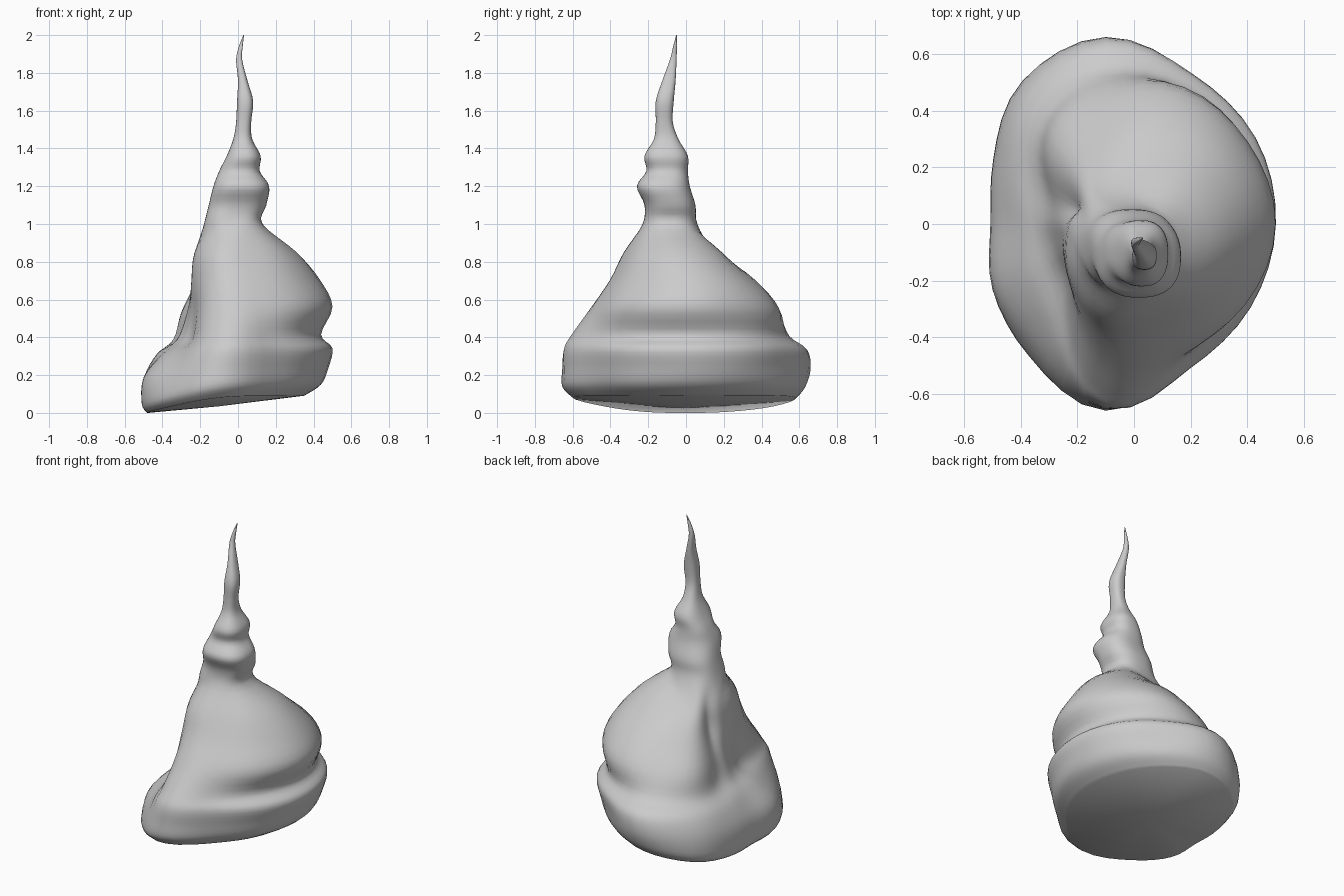
import bpy, bmesh
from math import sin, cos, tau, copysign

if "Cube" in bpy.data.objects:
    bpy.data.objects.remove(bpy.data.objects["Cube"])

# Body rings: (height, base tilt share), radii every 30 degrees about (-0.1, 0)
body = [
    ((0.00, 1.0), [.45, .47, .52, .58, .54, .43, .375, .43, .50, .60, .50, .46]),
    ((0.05, 1.0), [.54, .55, .58, .63, .58, .455, .405, .46, .54, .655, .56, .54]),
    ((0.19, 0.5), [.58, .59, .60, .66, .58, .45, .395, .445, .50, .655, .58, .57]),
    ((0.31, 0.3), [.60, .61, .61, .64, .53, .38, .31, .33, .40, .645, .59, .59]),
    ((0.385, 0.3), [.54, .55, .55, .54, .43, .26, .22, .22, .29, .60, .55, .53]),
    ((0.52, 0.4), [.60, .58, .55, .46, .37, .20, .17, .18, .25, .49, .52, .57]),
    ((0.69, 0.2), [.53, .50, .42, .31, .23, .12, .14, .17, .25, .39, .43, .49]),
    ((0.85, 0.0), [.41, .34, .20, .145, .13, .10, .12, .15, .22, .32, .35, .40]),
]
# Spire rings: height, x min, x max, y min, y max
spire = [
    (1.00, -.18, .13, -.23, .06), (1.10, -.155, .15, -.22, .05),
    (1.20, -.13, .165, -.26, .02), (1.28, -.10, .115, -.21, .01),
    (1.36, -.06, .12, -.22, .01), (1.45, -.025, .075, -.17, -.04),
    (1.54, -.01, .07, -.16, -.07), (1.65, -.005, .08, -.16, -.065),
    (1.76, 0, .05, -.125, -.055), (1.87, -.01, .022, -.085, -.05),
    (1.94, .005, .025, -.068, -.048), (2.00, .028, .032, -.052, -.048),
]


def spline(a, b, c, d, t):
    return b + .5 * t * (c - a + t * (2*a - 5*b + 4*c - d + t * (3*(b - c) + d - a)))


def smooth_ring(values, n):
    k = len(values)
    out = []
    for i in range(n):
        u = i * k / n
        j = int(u)
        out.append(spline(*[values[(j + o) % k] for o in (-1, 0, 1, 2)], u - j))
    return out


def tilt(x, y):
    return max(0, .11 * (x + .475) + .11 * y * y)


def squarish(v):
    return copysign(abs(v) ** .82, v)


N, STEPS = 48, 4
rings = []
for (z, w), radii in body:
    ring = []
    for i, r in enumerate(smooth_ring(radii, N)):
        a = tau * i / N
        x, y = -.1 + r * cos(a), r * sin(a)
        ring.append((x, y, z + w * tilt(x, y)))
    rings.append(ring)
for z, x0, x1, y0, y1 in spire:
    rings.append([((x0 + x1) / 2 + (x1 - x0) / 2 * squarish(cos(tau * i / N)),
                   (y0 + y1) / 2 + (y1 - y0) / 2 * squarish(sin(tau * i / N)), z)
                  for i in range(N)])

# Loft the folded mound and spire as one continuous skin
bm = bmesh.new()
loops = []
last = len(rings) - 1
for k in range(last):
    near = [rings[min(max(k + o, 0), last)] for o in (-1, 0, 1, 2)]
    for s in range(STEPS):
        loops.append([bm.verts.new([spline(*[q[i][c] for q in near], s / STEPS)
                                    for c in range(3)]) for i in range(N)])
loops.append([bm.verts.new(p) for p in rings[-1]])
for lo, hi in zip(loops, loops[1:]):
    for i in range(N):
        j = (i + 1) % N
        bm.faces.new((lo[i], lo[j], hi[j], hi[i]))
# Underside and closed tip
under = bm.verts.new((-.1, 0, .035))
for i in range(N):
    bm.faces.new((under, loops[0][(i + 1) % N], loops[0][i]))
bm.faces.new(loops[-1])
bmesh.ops.recalc_face_normals(bm, faces=bm.faces)

mesh = bpy.data.meshes.new("folded_mound_with_spire")
bm.to_mesh(mesh)
bm.free()
obj = bpy.data.objects.new("folded_mound_with_spire", mesh)
bpy.context.collection.objects.link(obj)
bpy.context.view_layer.objects.active = obj
obj.select_set(True)
bpy.ops.object.shade_smooth_by_angle(angle=1.2)
